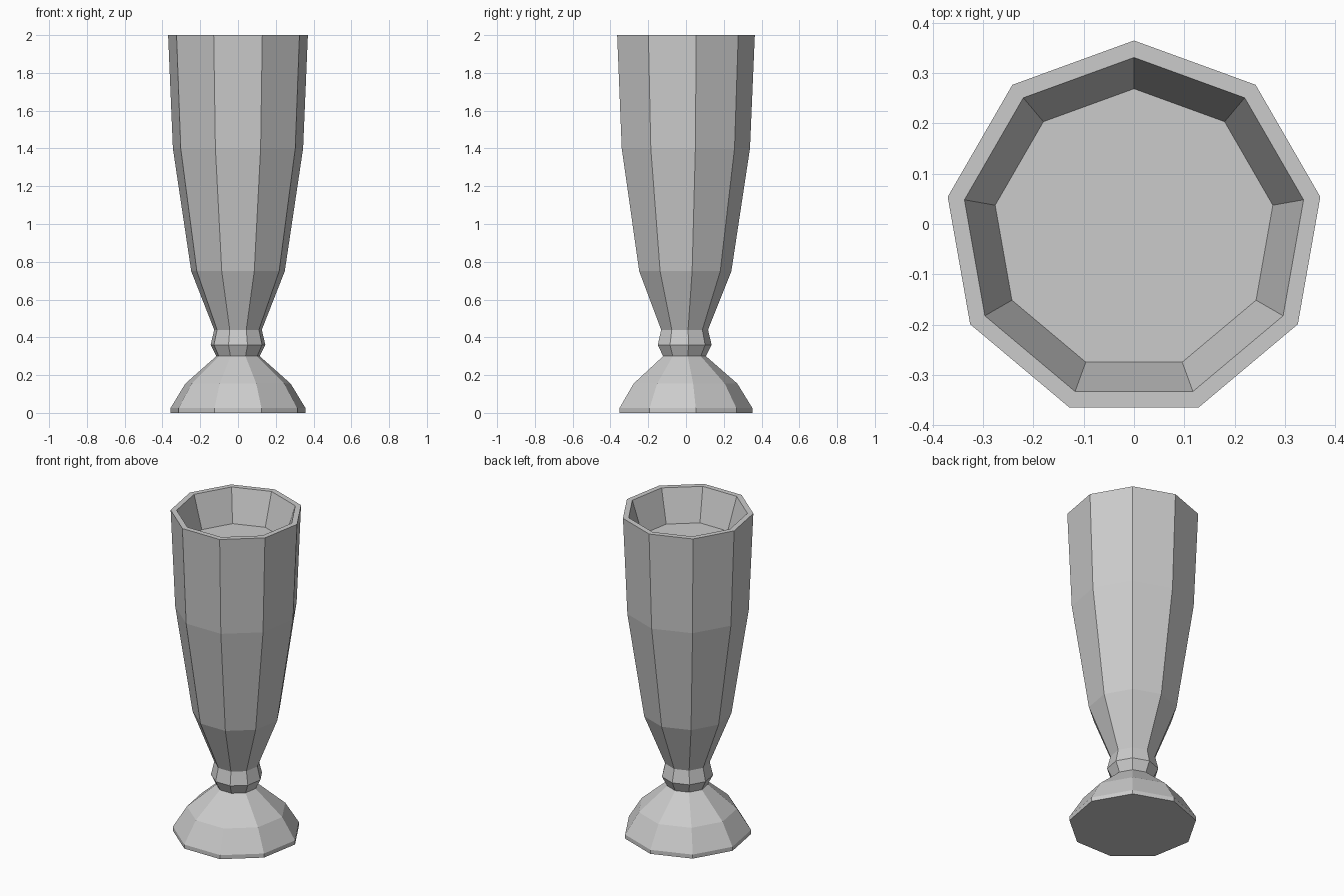
import bpy, bmesh
from math import sin, cos, pi

if "Cube" in bpy.data.objects:
    bpy.data.objects.remove(bpy.data.objects["Cube"])

SIDES = 9
AXIS_Y = -0.0113  # odd-sided rings sit slightly off centre so the bounds are centred

# (radius, height) from the underside, up the outside, over the rim, to the inner floor
PROFILE = [
    (0.363, 0.00), (0.363, 0.025), (0.283, 0.155),      # foot
    (0.117, 0.30), (0.147, 0.36), (0.128, 0.44),        # stem knot
    (0.2515, 0.75), (0.350, 1.40), (0.3757, 2.00),      # bowl
    (0.342, 2.00), (0.280, 1.80),                       # rim and inner wall
]


def lathe(name, profile, sides):
    bm = bmesh.new()
    rings = []
    for r, z in profile:
        angles = [pi / 2 + 2 * pi * i / sides for i in range(sides)]
        rings.append([bm.verts.new((r * cos(a), AXIS_Y + r * sin(a), z)) for a in angles])
    for low, high in zip(rings, rings[1:]):
        for i in range(sides):
            j = (i + 1) % sides
            bm.faces.new((low[i], low[j], high[j], high[i]))
    # Underside and inner floor
    bm.faces.new(rings[0][::-1])
    bm.faces.new(rings[-1])
    bmesh.ops.recalc_face_normals(bm, faces=bm.faces)
    mesh = bpy.data.meshes.new(name)
    bm.to_mesh(mesh)
    bm.free()
    obj = bpy.data.objects.new(name, mesh)
    bpy.context.collection.objects.link(obj)
    return obj


# Footed glass
lathe("footed_glass", PROFILE, SIDES)
